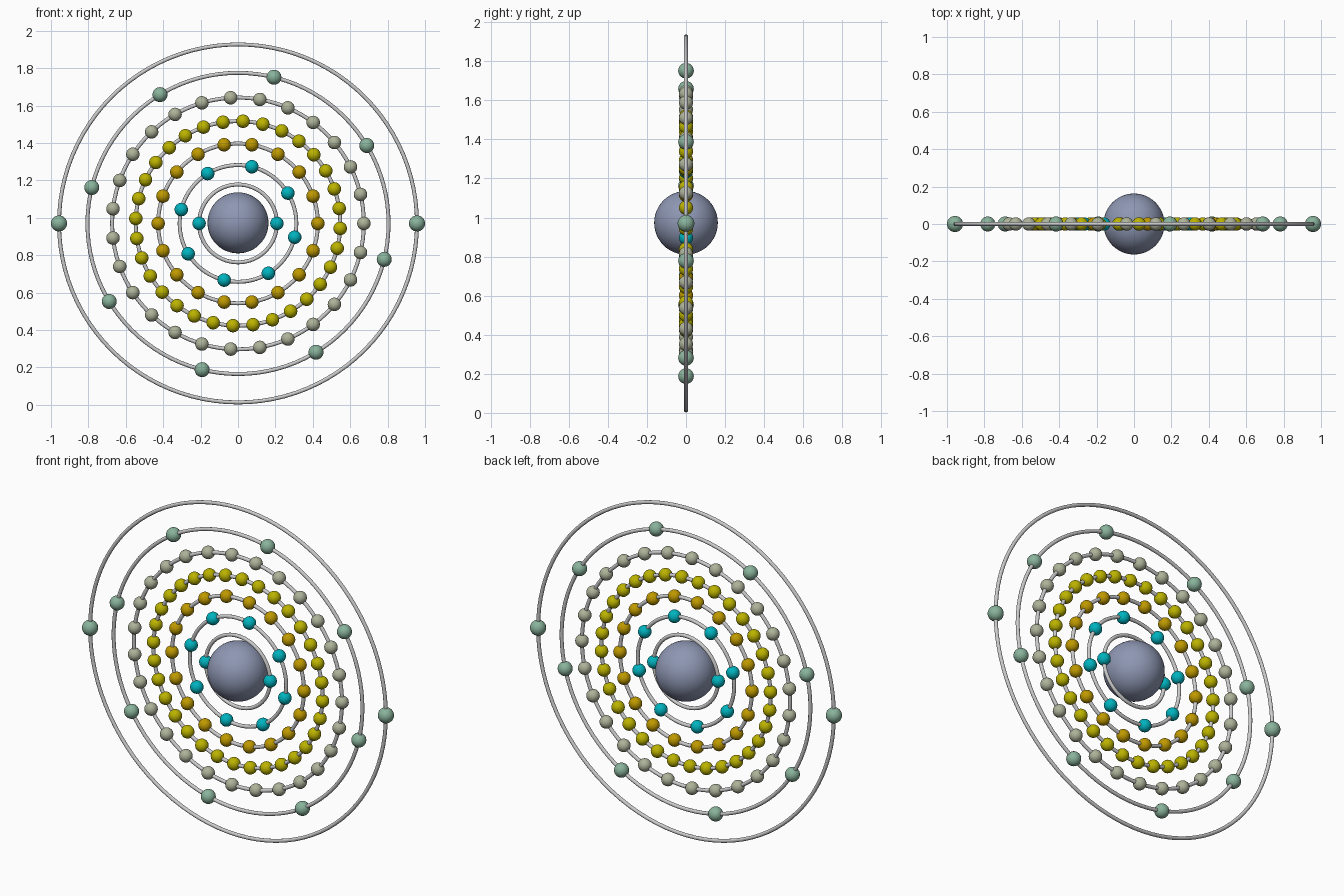
import bpy
from math import cos, sin, radians, pi

if "Cube" in bpy.data.objects:
    bpy.data.objects.remove(bpy.data.objects["Cube"])

CENTRE_Z = 0.97
TUBE = 0.0105


def material(name, rgb):
    mat = bpy.data.materials.new(name)
    mat.diffuse_color = (*rgb, 1)
    mat.use_nodes = True
    mat.node_tree.nodes["Principled BSDF"].inputs["Base Color"].default_value = mat.diffuse_color
    return mat


def sphere(name, radius, location, mat, segments, rings):
    bpy.ops.mesh.primitive_uv_sphere_add(segments=segments, ring_count=rings,
                                         radius=radius, location=location)
    obj = bpy.context.object
    obj.name = name
    bpy.ops.object.shade_smooth()
    obj.data.materials.append(mat)
    return obj


def orbit_ring(name, radius):
    bpy.ops.mesh.primitive_torus_add(major_segments=96, minor_segments=12,
                                     major_radius=radius, minor_radius=TUBE,
                                     location=(0, 0, CENTRE_Z),
                                     rotation=(pi / 2, 0, 0))
    bpy.context.object.name = name
    bpy.ops.object.shade_smooth()


def electrons(name, count, orbit, radius, start, mat):
    # one mesh per shell, shared by all its electrons
    first = None
    for i in range(count):
        a = radians(start) + 2 * pi * i / count
        loc = (orbit * cos(a), 0, CENTRE_Z + orbit * sin(a))
        if first is None:
            first = sphere(f"{name}_1", radius, loc, mat, 24, 14)
        else:
            obj = bpy.data.objects.new(f"{name}_{i + 1}", first.data)
            obj.location = loc
            bpy.context.collection.objects.link(obj)


# nucleus
sphere("nucleus", 0.163, (0, 0, CENTRE_Z + 0.003),
       material("slate", (0.27, 0.31, 0.45)), 48, 24)

teal = material("teal", (0.0, 0.45, 0.52))
amber = material("amber", (0.52, 0.32, 0.0))
yellow = material("yellow", (0.50, 0.45, 0.0))
beige = material("beige", (0.42, 0.45, 0.32))
green = material("green", (0.25, 0.45, 0.33))

# shells: electron count, orbit radius, electron radius, start angle, colour
SHELLS = [
    (2, 0.208, 0.036, 0, teal),
    (8, 0.312, 0.036, 31.3, teal),
    (18, 0.427, 0.036, 0, amber),
    (32, 0.547, 0.036, -2.8, yellow),
    (27, 0.673, 0.036, 0, beige),
    (8, 0.805, 0.040, 31.2, green),
    (2, 0.957, 0.043, 0, green),
]
for n, (count, orbit, radius, start, mat) in enumerate(SHELLS, 1):
    orbit_ring(f"orbit_ring_{n}", orbit)
    electrons(f"shell_{n}_electron", count, orbit, radius, start, mat)
